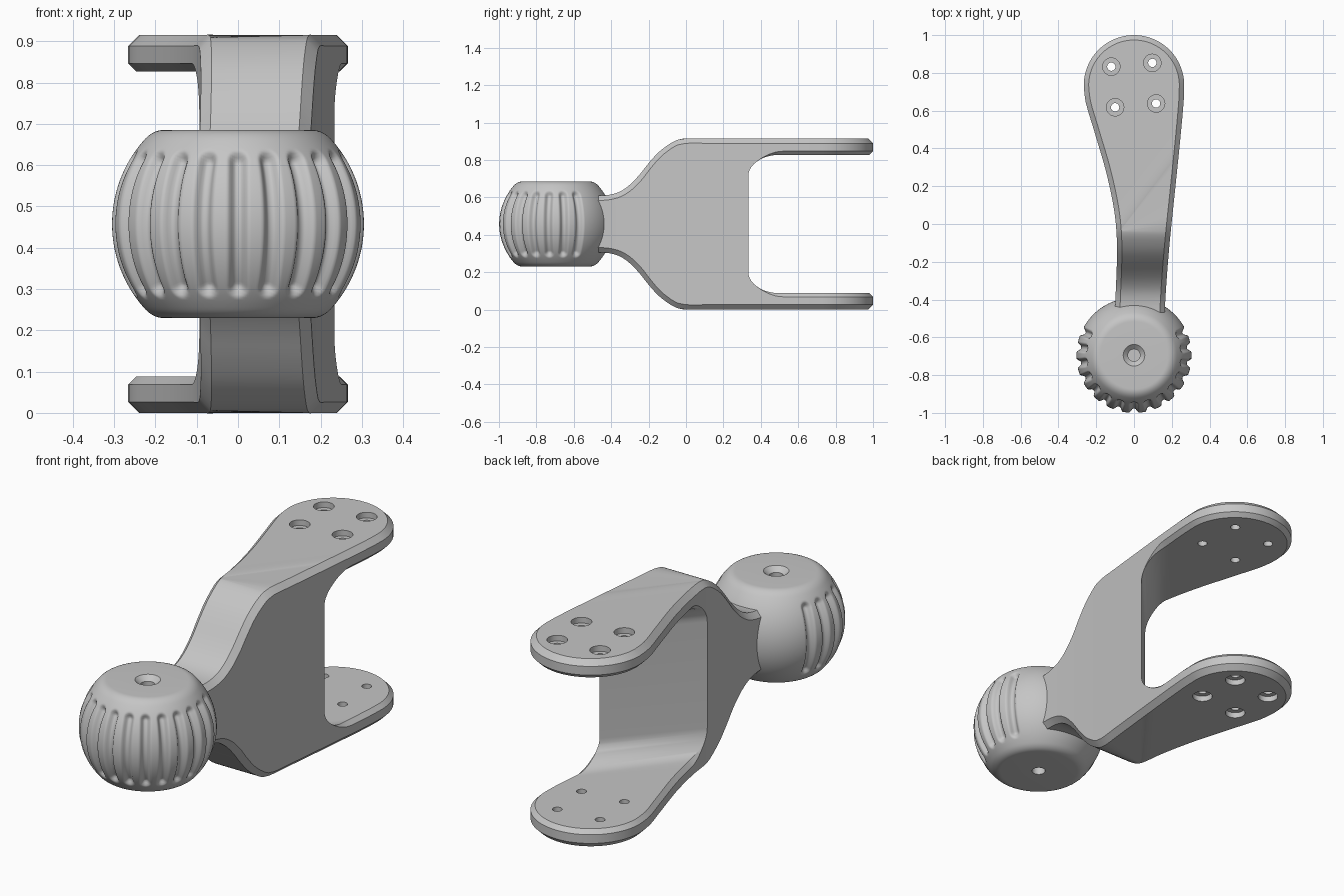
import bpy, bmesh, math
from mathutils import Vector

cube = bpy.data.objects.get("Cube")
if cube:
    bpy.data.objects.remove(cube, do_unlink=True)

MID = 0.4575                      # height of the symmetry plane
HEAD_Y, HEAD_R = 0.734, 0.266
WALL_Y, WALL_LOW_Y = 0.333, -0.03  # ends of the slanted back wall of the fork gap
FILLET = 0.11

grey = bpy.data.materials.new("matte_grey")
grey.use_nodes = True
grey.diffuse_color = (0.56, 0.56, 0.56, 1)
grey.node_tree.nodes["Principled BSDF"].inputs["Base Color"].default_value = (0.56, 0.56, 0.56, 1)


def make_object(name, bm, location):
    bmesh.ops.remove_doubles(bm, verts=bm.verts, dist=1e-4)
    bmesh.ops.recalc_face_normals(bm, faces=bm.faces)
    mesh = bpy.data.meshes.new(name)
    bm.to_mesh(mesh)
    bm.free()
    mesh.materials.append(grey)
    obj = bpy.data.objects.new(name, mesh)
    obj.location = location
    bpy.context.collection.objects.link(obj)
    return obj


def smooth(obj, degrees):
    bpy.ops.object.select_all(action='DESELECT')
    obj.select_set(True)
    bpy.context.view_layer.objects.active = obj
    bpy.ops.object.shade_smooth_by_angle(angle=math.radians(degrees))


def smoothstep(t):
    t = max(0.0, min(1.0, t))
    return t * t * (3 - 2 * t)


def curve_at(pts, x):
    """Smooth interpolation through a few (x, value) points."""
    x = max(pts[0][0], min(pts[-1][0], x))
    i = next(k for k in range(len(pts) - 1) if x <= pts[k + 1][0])

    def slope(k):
        a, b = pts[max(k - 1, 0)], pts[min(k + 1, len(pts) - 1)]
        return (b[1] - a[1]) / (b[0] - a[0])
    (x0, v0), (x1, v1) = pts[i], pts[i + 1]
    w = x1 - x0
    t = (x - x0) / w
    return (v0 + (v1 - v0) * smoothstep(t) + w * t * (1 - t) ** 2 * slope(i)
            - w * t * t * (1 - t) * slope(i + 1))


# Bracket outline (y, x) on each side, and half height along y
LEFT_EDGE = [(-0.6, 0.165), (-0.46, 0.163), (-0.13, 0.186), (0.185, 0.218), (0.45, 0.245),
             (0.65, 0.263), (HEAD_Y, HEAD_R)]
RIGHT_EDGE = [(-0.6, -0.105), (-0.42, -0.099), (-0.13, -0.09), (0.05, -0.102), (0.265, -0.145),
              (0.5, -0.213), (0.65, -0.257), (HEAD_Y, -HEAD_R)]
HEIGHT = [(-0.6, 0.15), (-0.46, 0.152), (-0.4, 0.158), (-0.35, 0.175), (-0.3, 0.21), (-0.25, 0.262),
          (-0.2, 0.325), (-0.15, 0.38), (-0.1, 0.42), (-0.05, 0.448), (0, MID), (0.1, MID), (1.1, MID)]


def edge(s, side):
    if s <= HEAD_Y:
        return Vector((curve_at(LEFT_EDGE if side > 0 else RIGHT_EDGE, s), s))
    a = (s - HEAD_Y) / HEAD_R
    return Vector((side * HEAD_R * math.cos(a), HEAD_Y + HEAD_R * math.sin(a)))


def inset(s, side, dist):
    t = (edge(s + 0.002, side) - edge(s - 0.002, side)).normalized()
    return edge(s, side) - dist * side * Vector((t.y, -t.x))


wall_start = edge(WALL_Y, 1)
wall_dir = (wall_start - edge(WALL_LOW_Y, -1)).normalized()
wall_normal = Vector((-wall_dir.y, wall_dir.x))


def wall_distance(p):
    return (p - wall_start).dot(wall_normal)


def gap_height(p):
    t = 1 - max(0.0, min(1.0, wall_distance(p) / FILLET))
    return 0.259 + FILLET * math.sqrt(1 - t * t)


def station_at(side, dist):
    """Outline parameter at a given distance behind the slanted wall."""
    low, high = (WALL_Y, HEAD_Y) if side > 0 else (WALL_LOW_Y, HEAD_Y)
    for _ in range(40):
        mid = (low + high) / 2
        if wall_distance(edge(mid, side)) < dist:
            low = mid
        else:
            high = mid
    return low


def ring(bm, s_right, s_left, open_gap):
    """Chamfered half section: right half from outside to inside, then left half back."""
    halves = []
    for side, s in ((-1, s_right), (1, s_left)):
        p = edge(s, side)
        top = inset(s, side, 0.026)
        slope = (curve_at(HEIGHT, p.y + 0.01) - curve_at(HEIGHT, p.y - 0.01)) / 0.02
        drop = 0.026 * math.sqrt(1 + slope * slope)
        c = 0.02 * smoothstep(wall_distance(p) / FILLET) if open_gap else 0
        low = inset(s, side, c)
        z_low = gap_height(p) + c if open_gap else 0
        z_in = gap_height(low) if open_gap else 0
        halves.append([(*top, curve_at(HEIGHT, top.y)), (*p, curve_at(HEIGHT, p.y) - drop),
                       (*p, z_low), (*low, z_in)])
    return [bm.verts.new(v) for v in halves[0] + halves[1][::-1]]


# Upper half of the bracket: straight sections, sections fanning onto the wall, then the arm
bm = bmesh.new()
fan_y = WALL_LOW_Y - 0.012
body_s = [(-0.55 + (fan_y + 0.55) * i / 36,) * 2 for i in range(37)]
body_s += [(fan_y + 0.012 * i / 10, fan_y + (WALL_Y - fan_y) * i / 10) for i in range(1, 11)]
arm_s = []
for i in range(17):
    d = FILLET * (1 - math.cos(math.pi / 2 * i / 16))
    arm_s.append((station_at(-1, d), station_at(1, d)))
end_r, end_l = arm_s[-1]
arm_s += [(end_r + (HEAD_Y - end_r) * i / 14, end_l + (HEAD_Y - end_l) * i / 14) for i in range(1, 15)]
arm_s += [(HEAD_Y + HEAD_R * math.pi / 2 * i / 24,) * 2 for i in range(1, 25)]
body = [ring(bm, r, l, False) for r, l in body_s]
arm = [ring(bm, r, l, True) for r, l in arm_s]


def strip(a, b, columns):
    for k in columns:
        j = (k + 1) % 8
        bm.faces.new((a[k], a[j], b[j], b[k]))


for a, b in zip(body[:-2], body[1:-1]):
    strip(a, b, (0, 1, 5, 6, 7))
a, b, c = body[-2], body[-1], arm[0]
strip(a, b, (0, 6, 7))
for hi, lo in ((1, 2), (6, 5)):
    bm.faces.new((a[hi], b[hi], c[lo], b[lo], a[lo]))
strip(b, c, (3,))
for a, b in zip(arm[:-1], arm[1:]):
    strip(a, b, range(8))
bm.faces.new([body[0][k] for k in (0, 1, 2, 5, 6, 7)])
bracket = make_object("fork_bracket", bm, (0, 0, MID))
mirror = bracket.modifiers.new("mirror", 'MIRROR')
mirror.use_axis = (False, False, True)
mirror.merge_threshold = 1e-4

# Counterbored screw holes through both arms
HOLES = [(-0.12, 0.833), (0.097, 0.853), (-0.1, 0.618), (0.117, 0.638)]


def drill(name, radius, z_ranges):
    bm = bmesh.new()
    for x, y in HOLES:
        for z0, z1 in z_ranges:
            made = bmesh.ops.create_cone(bm, cap_ends=True, segments=40, radius1=radius,
                                         radius2=radius, depth=z1 - z0)
            bmesh.ops.translate(bm, verts=made["verts"], vec=(x, y, (z0 + z1) / 2))
    cutter = make_object(name, bm, (0, 0, MID))
    cutter.hide_render = True
    mod = bracket.modifiers.new(name, 'BOOLEAN')
    mod.operation = 'DIFFERENCE'
    mod.solver = 'EXACT'
    mod.object = cutter
    return cutter


cutters = [drill("screw_drill", 0.022, [(-0.6, 0.6)]),
           drill("counterbore_drill", 0.046, [(0.43, 0.6), (-0.6, -0.43)])]
bpy.context.view_layer.objects.active = bracket
for mod in list(bracket.modifiers):
    bpy.ops.object.modifier_apply(modifier=mod.name)
for cutter in cutters:
    bpy.data.objects.remove(cutter, do_unlink=True)
smooth(bracket, 30)

# Grip ball: turned profile with finger grooves around the front
R, CAP, PITCH = 0.305, 0.228, 2 * math.pi / 22


def shoulder(sign):
    """Rounded corner from the flat cap down to the sphere."""
    a, b, c = Vector((0.178, CAP)), Vector((0.208, CAP)), Vector((math.sqrt(R * R - 0.2 ** 2), 0.2))
    pts = [a * (1 - t) ** 2 + b * 2 * t * (1 - t) + c * t * t for t in (i / 8 for i in range(9))]
    return [(p.x, sign * p.y) for p in pts]


limit = math.asin(0.2 / R)
sphere = [(R * math.cos(limit * k / 32), R * math.sin(limit * k / 32)) for k in range(31, -32, -1)]
profile = [(0, 0.1), (0.032, 0.1), (0.032, 0.205), (0.057, CAP)] + shoulder(1) + sphere
profile += shoulder(-1)[::-1] + [(0.031, -CAP), (0.031, -0.1), (0, -0.1)]


def groove_depth(r, z, angle):
    n = round(angle / PITCH)
    if abs(n) > 7 or r < 0.2:
        return 0
    across = (angle - n * PITCH) * r
    along = max(0, abs(z) - 0.155) * 1.15
    return 0.022 * smoothstep(1.25 * (1 - math.hypot(across, along) / 0.027))


bm = bmesh.new()
SEGMENTS = 22 * 16
rows = []
for r, z in profile:
    row = []
    for i in range(SEGMENTS):
        angle = 2 * math.pi * i / SEGMENTS - math.pi
        d = groove_depth(r, z, angle)
        k = 1 - d / R
        row.append(bm.verts.new((r * k * math.sin(angle), -r * k * math.cos(angle), z * k)))
    rows.append(row)
for a, b in zip(rows[:-1], rows[1:]):
    for i in range(SEGMENTS):
        j = (i + 1) % SEGMENTS
        bm.faces.new((a[i], a[j], b[j], b[i]))
ball = make_object("grip_ball", bm, (0, -0.695, MID))
smooth(ball, 42)
